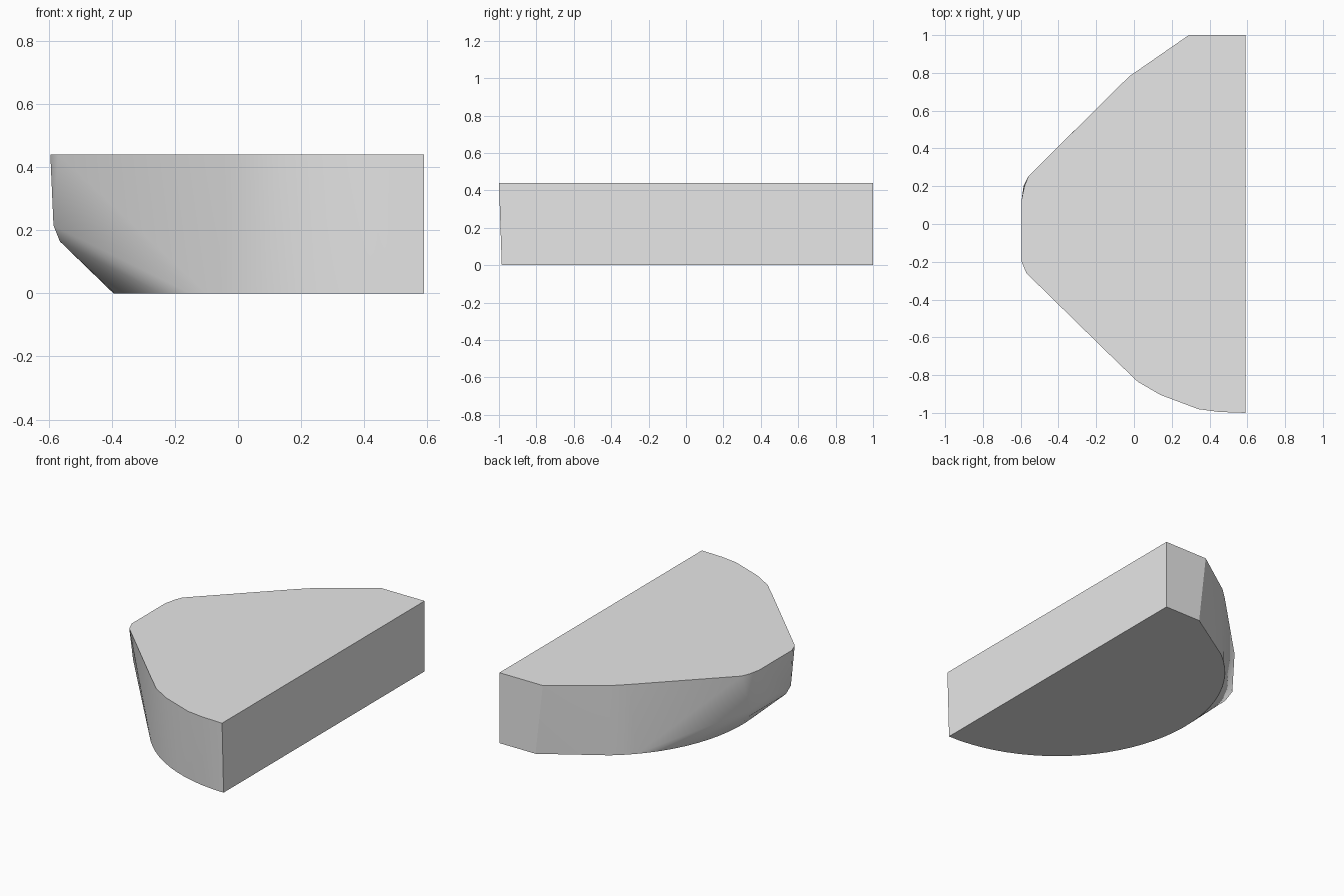
import bpy
import bmesh
import math

cube = bpy.data.objects.get("Cube")
if cube:
    bpy.data.objects.remove(cube, do_unlink=True)

HEIGHT = 0.44
FLAT_X = 0.59

# Upper outline, from the back corner round the nose to the front corner
top = [(FLAT_X, 1), (0.29, 1), (-0.02, 0.785), (-0.1, 0.71),
       (-0.56, 0.25), (-0.58, 0.2), (-0.595, 0.13),
       (-0.595, -0.2), (-0.57, -0.26), (-0.1, -0.72), (0.02, -0.835),
       (0.14, -0.905), (0.34, -0.98), (0.45, -0.995), (FLAT_X, -1)]

# Lower outline: a circular arc that ends in a straight back edge
bottom = [(FLAT_X, 1), (0.34, 1)]
STEPS = 32
for i in range(STEPS + 1):
    a = math.radians(128 + (270 - 128) * i / STEPS)
    bottom.append((FLAT_X + 0.985 * math.cos(a), 0.985 * math.sin(a)))

# Rounded lip of the nose, above the undercut
lip = [(-0.585, 0.2, 0.215), (-0.585, -0.2, 0.215),
       (-0.565, 0.16, 0.165), (-0.565, -0.18, 0.165)]

points = [(x, y, HEIGHT) for x, y in top] + [(x, y, 0) for x, y in bottom] + lip

# Wrap the outlines in one solid block
bm = bmesh.new()
for p in points:
    bm.verts.new(p)
result = bmesh.ops.convex_hull(bm, input=bm.verts[:])
loose = [v for v in bm.verts if not v.link_faces]
bmesh.ops.delete(bm, geom=loose, context='VERTS')
bmesh.ops.dissolve_limit(bm, angle_limit=math.radians(0.5),
                         verts=bm.verts[:], edges=bm.edges[:])
bmesh.ops.recalc_face_normals(bm, faces=bm.faces[:])

mesh = bpy.data.meshes.new("half_round_block")
bm.to_mesh(mesh)
bm.free()
block = bpy.data.objects.new("half_round_block", mesh)
bpy.context.collection.objects.link(block)

# Plain grey surface
grey = bpy.data.materials.new("light_grey")
grey.use_nodes = True
colour = (0.8, 0.8, 0.8, 1)
grey.diffuse_color = colour
grey.node_tree.nodes["Principled BSDF"].inputs["Base Color"].default_value = colour
mesh.materials.append(grey)

# Smooth sides with crisp rims
bpy.ops.object.select_all(action='DESELECT')
block.select_set(True)
bpy.context.view_layer.objects.active = block
bpy.ops.object.shade_smooth_by_angle(angle=math.radians(30))
